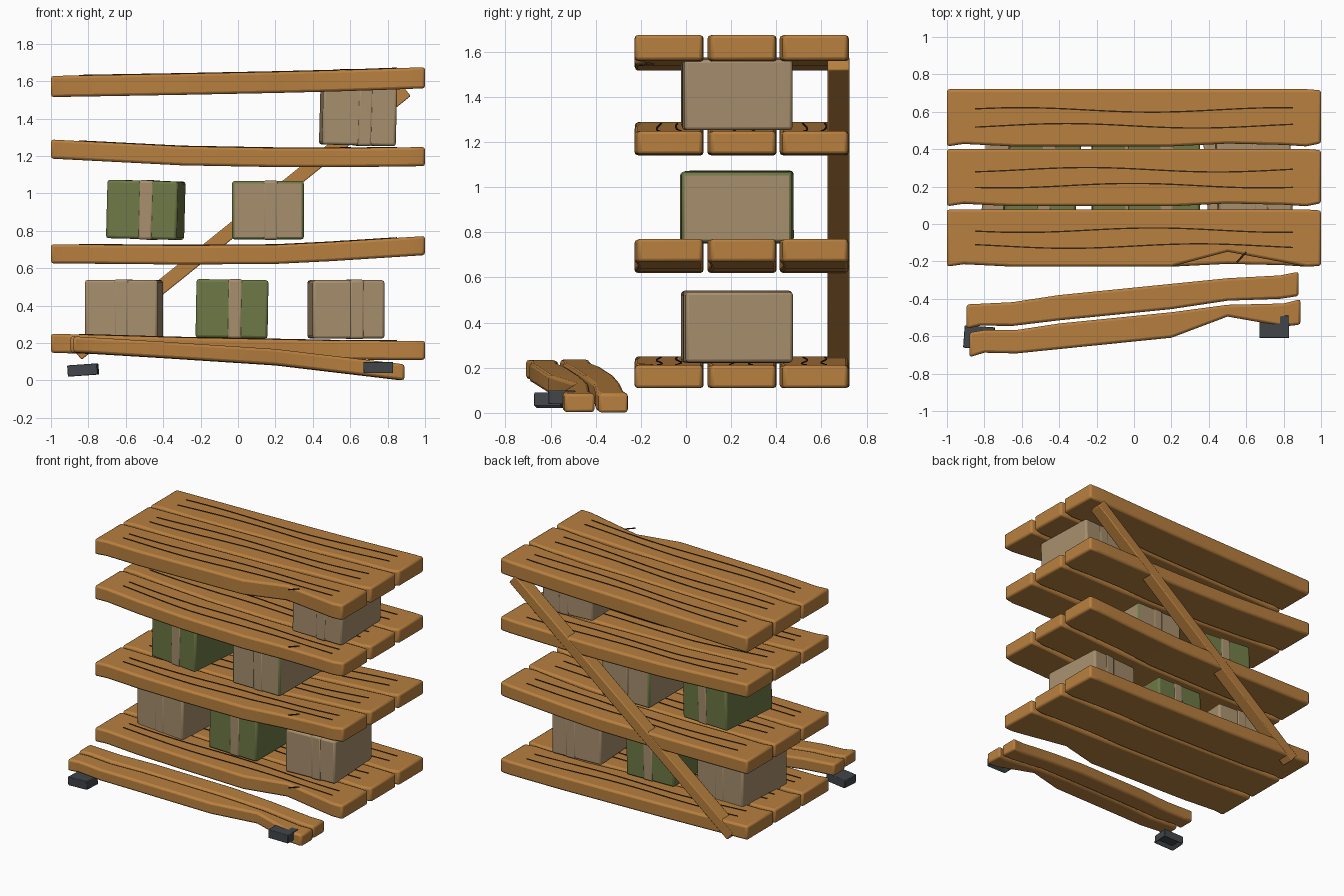
import bpy, bmesh, math
from mathutils import Vector, Matrix

if "Cube" in bpy.data.objects:
    bpy.data.objects.remove(bpy.data.objects["Cube"])


def material(name, rgb):
    m = bpy.data.materials.new(name)
    m.diffuse_color = (*rgb, 1)
    m.use_nodes = True
    m.node_tree.nodes["Principled BSDF"].inputs["Base Color"].default_value = m.diffuse_color
    return m


WOOD = material("warm_wood", (0.48, 0.215, 0.05))
GRAIN = material("dark_grain", (0.03, 0.015, 0.006))
CARD = material("cardboard_tan", (0.39, 0.275, 0.155))
GREEN = material("olive_green", (0.155, 0.19, 0.06))
STONE = material("charcoal", (0.053, 0.061, 0.068))


def finish(name, bm, mats, bevel=0.0, bevel_mat=-1):
    bmesh.ops.recalc_face_normals(bm, faces=bm.faces)
    me = bpy.data.meshes.new(name)
    bm.to_mesh(me)
    bm.free()
    ob = bpy.data.objects.new(name, me)
    bpy.context.collection.objects.link(ob)
    for m in mats:
        me.materials.append(m)
    if bevel:
        mod = ob.modifiers.new("soft_edges", "BEVEL")
        mod.width = bevel
        mod.segments = 2
        mod.limit_method = "ANGLE"
        mod.angle_limit = math.radians(50)
        mod.material = bevel_mat
    bpy.ops.object.select_all(action="DESELECT")
    ob.select_set(True)
    bpy.context.view_layer.objects.active = ob
    bpy.ops.object.shade_smooth_by_angle(angle=math.radians(35))
    return ob


def lerp(points, x):
    """Piecewise linear value at x."""
    for (x0, v0), (x1, v1) in zip(points, points[1:]):
        if x <= x1:
            return v0 + (v1 - v0) * (x - x0) / (x1 - x0)
    return points[-1][1]


def loft(bm, rings):
    """Skin a run of four-cornered sections and cap both ends."""
    vs = [[bm.verts.new(p) for p in r] for r in rings]
    for a, b in zip(vs, vs[1:]):
        for i in range(4):
            j = (i + 1) % 4
            bm.faces.new((a[i], a[j], b[j], b[i]))
    bm.faces.new(vs[0])
    bm.faces.new(vs[-1])


def plank(name, xs, front, back, top, thick):
    bm = bmesh.new()
    rings = []
    for x in xs:
        y0, y1, z = lerp(front, x), lerp(back, x), lerp(top, x)
        rings.append([(x, y0, z - thick), (x, y1, z - thick), (x, y1, z), (x, y0, z)])
    loft(bm, rings)
    return finish(name, bm, [WOOD], 0.014)


def line(name, pts, width=0.007):
    """Thin dark strip lying on a top surface."""
    bm = bmesh.new()
    rings = []
    for i, p in enumerate(pts):
        d = (Vector(pts[min(i + 1, len(pts) - 1)]) - Vector(pts[max(i - 1, 0)])).normalized()
        s = Vector((-d.y, d.x, 0)) * width / 2
        u = Vector((0, 0, 0.002))
        p = Vector(p)
        rings.append([p - s - u, p + s - u, p + s + u, p - s + u])
    loft(bm, rings)
    return finish(name, bm, [GRAIN])


# shelves: top height along x, and thickness
SHELVES = [
    ([(-1, .25), (-.3, .23), (.2, .22), (.6, .212), (1, .212)], .102),
    ([(-1, .728), (-.3, .722), (.2, .725), (.5, .74), (1, .772)], .102),
    ([(-1, 1.288), (-.3, 1.252), (.2, 1.243), (.6, 1.242), (1, 1.248)], .102),
    ([(-1, 1.628), (-.3, 1.64), (.2, 1.65), (.6, 1.66), (1, 1.675)], .113),
]
XS = [-1, -.91, -.65, -.3, .2, .5, .8, .92, 1]
EDGE = [(-1, .0), (-.91, .013), (-.65, .0), (.2, .0), (.5, .015), (.8, .008), (.92, .0), (1, .016)]
NOTCH = [(-1, .0), (-.91, .013), (-.65, .0), (.2, .0), (.5, .08), (.92, .0), (1, .004)]
BACK = [(-1, .0), (.92, .0), (1, -.006)]
for s, (top, thick) in enumerate(SHELVES):
    for p, y0 in enumerate((-.228, .095, .415)):
        edge = NOTCH if p == 0 and s in (0, 3) else EDGE
        plank(f"shelf_{s + 1}_plank_{p + 1}", XS,
              [(x, y0 + d) for x, d in edge], [(x, y0 + .306 + d) for x, d in BACK], top, thick)
        # wavy grain lines
        for g, gy in enumerate((.11, .195)):
            pts = []
            for i in range(25):
                x = -.85 + 1.7 * i / 24
                wave = .012 * math.sin(4.5 * x + 1.6 * p + 1.1 * g)
                pts.append((x, y0 + gy + wave, lerp(top, x) + .0015))
            line(f"grain_{s + 1}_{p + 1}_{g + 1}", pts)
    # short split near the front edge
    z = lerp(top, .57) + .003
    line(f"split_{s + 1}", [(.55, -.205, z), (.6, -.15, z)], .01)

# fallen planks leaning on the floor
FALL = [(-.9, .237), (-.4, .207), (.2, .168), (.9, .085)]
plank("fallen_plank_back", [-.895, -.82, -.65, -.4, .2, .5, .78, .88],
      [(-.895, -.56), (-.82, -.543), (-.65, -.545), (-.4, -.515), (.2, -.455), (.5, -.41), (.78, -.4), (.88, -.385)],
      [(-.895, -.43), (-.65, -.418), (-.4, -.38), (.5, -.29), (.78, -.275), (.88, -.255)], FALL, .088)
plank("fallen_plank_front", [-.88, -.8, -.63, -.4, .2, .5, .8, .89],
      [(-.88, -.712), (-.8, -.688), (-.63, -.692), (.2, -.608), (.5, -.495), (.8, -.548), (.89, -.538)],
      [(-.88, -.58), (-.8, -.567), (-.63, -.567), (-.4, -.532), (.2, -.472), (.5, -.432), (.8, -.425), (.89, -.402)],
      FALL, .085)

# foot blocks with a hollow underside
for name, loc, rot in (("foot_block_left", (-.828, -.607, .055), -4), ("foot_block_right", (.75, -.55, .068), 0)):
    bm = bmesh.new()
    bmesh.ops.create_cube(bm, size=1, matrix=Matrix.Diagonal((.16, .12, .062, 1)))
    bm.faces.ensure_lookup_table()
    base = min(bm.faces, key=lambda f: f.calc_center_median().z)
    bmesh.ops.inset_region(bm, faces=[base], thickness=.03)
    bmesh.ops.translate(bm, verts=base.verts, vec=(0, 0, .025))
    ob = finish(name, bm, [STONE], .004)
    ob.location = loc
    ob.rotation_euler = (0, math.radians(rot), math.radians(rot))

# diagonal brace across the back
bm = bmesh.new()
bmesh.ops.create_cube(bm, size=1, matrix=Matrix.Diagonal((2.255, .096, .075, 1)))
brace = finish("diagonal_brace", bm, [WOOD], .006)
brace.location = (.02, .675, .845)
brace.rotation_euler = (0, -math.atan2(1.41, 1.76), 0)


def box(name, cx, cz, size, turn, roll, side, edge, top, tape_x):
    """Crate with a thin tape band wrapped around it front to back."""
    bm = bmesh.new()
    bmesh.ops.create_cube(bm, size=1, matrix=Matrix.Diagonal((*size, 1)))
    mats = [side, edge, top]
    for f in bm.faces:
        if f.normal.z > .5:
            f.material_index = 2
    parts = [finish(name, bm, mats, .014, 1)]
    bm = bmesh.new()
    bmesh.ops.create_cube(bm, size=1, matrix=Matrix.Translation((tape_x, 0, 0)) @
                          Matrix.Diagonal((.082, size[1] + .006, size[2] + .006, 1)))
    parts.append(finish(name + "_tape", bm, [CARD], .014))
    for ob in parts:
        ob.location = (cx, .225, cz)
        ob.rotation_euler = (0, math.radians(roll), math.radians(turn))


# stored boxes
box("box_low_left", -.61, .38, (.39, .475, .315), -3.5, 0, CARD, CARD, CARD, .0)
box("box_low_middle", -.032, .383, (.385, .48, .312), 0, 1, GREEN, GREEN, GREEN, .015)
box("box_low_right", .577, .38, (.385, .475, .312), 3.5, 0, CARD, CARD, CARD, .045)
box("box_mid_left", -.493, .912, (.38, .475, .312), -5, 1.5, GREEN, GREEN, GREEN, .02)
box("box_mid_right", .16, .91, (.385, .49, .312), 0, 0, CARD, GREEN, GREEN, .015)
box("box_high", .642, 1.413, (.395, .48, .312), 2, 1.5, CARD, CARD, CARD, .03)
